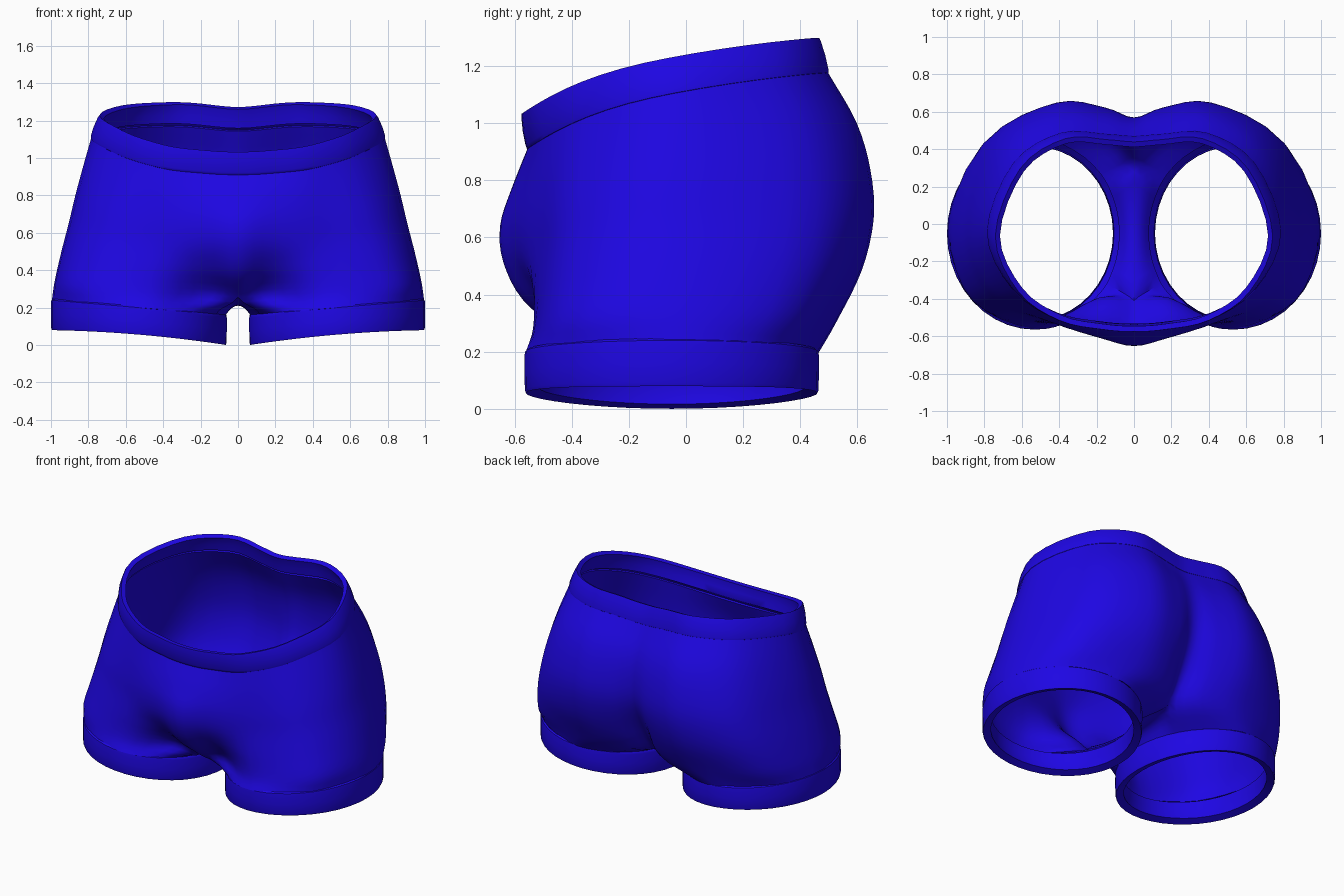
import bpy, bmesh
from math import sin, cos, radians, exp
from mathutils import Vector

cube = bpy.data.objects.get("Cube")
if cube:
    bpy.data.objects.remove(cube, do_unlink=True)

STEPS = 4      # subdivisions between control points
INNER = 12     # columns across the crotch gusset
BAND = 0.122   # waistband height
CUFF = 0.16    # cuff height

blue = bpy.data.materials.new("royal_blue")
blue.use_nodes = True
colour = (0.013, 0.002, 0.77, 1)
blue.diffuse_color = colour
blue.node_tree.nodes["Principled BSDF"].inputs["Base Color"].default_value = colour


def spline(points, before, after):
    """Smooth curve through points, with a guide point beyond each end."""
    p = [before] + points + [after]
    out = []
    for i in range(1, len(p) - 2):
        a, b, c, d = p[i - 1:i + 3]
        for s in range(STEPS):
            t = s / STEPS
            out.append(b + (c - a) * (t / 2) + (a * 2 - b * 5 + c * 4 - d) * (t * t / 2)
                       + (b * 3 - a - c * 3 + d) * (t ** 3 / 2))
    return out + [points[-1]]


def cuff_z(x):
    return (x - 0.06) * 0.085


def waist_z(x, y):
    dip = 0.025 * exp(-(x / 0.2) ** 2) if y > 0 else 0
    return 1.235 + 0.18 * y - 0.1 * y * y + 0.42 * min(y, 0) ** 3 - dip


def leg_point(deg, grow=0.0, up=CUFF):
    a = radians(deg)
    x = 0.53 + (0.465 + grow) * cos(a)
    return Vector((x, -0.05 + (0.51 + grow) * sin(a), cuff_z(x) + up))


def torso_row(h, front, groin, thigh, side, seat, cleft):
    """Half ring from front centre round the hip to back centre."""
    low = 1 - h
    pts = [Vector(p) for p in (
        (0, front, 0), (0.18, groin, 0), (0.42 + 0.06 * low, thigh, 0),
        (side * (0.83 + 0.05 * low), thigh * (0.69 + 0.1 * low), 0),
        (side, -0.04, 0),
        (side * (0.82 + 0.04 * low), seat * (0.67 + 0.06 * low), 0),
        (0.39 + 0.05 * low, seat, 0), (0.15, cleft * 0.32 + seat * 0.68, 0), (0, cleft, 0))]
    flip = Vector((-1, 1, 1))
    row = spline(pts, pts[1] * flip, pts[-2] * flip)
    for p in row:
        base = cuff_z(p.x) + CUFF
        p.z = base + (waist_z(p.x, max(p.y, -0.56)) - BAND - base) * h
    return row


def bridge(bm, rows, closed=False):
    """Quads between successive rows, listed from bottom to top."""
    for a, b in zip(rows, rows[1:]):
        n = len(a)
        for i in range(n if closed else n - 1):
            j = (i + 1) % n
            bm.faces.new((a[i], a[j], b[j], b[i]))


def finish(bm, name, thickness):
    mesh = bpy.data.meshes.new(name)
    bm.to_mesh(mesh)
    bm.free()
    obj = bpy.data.objects.new(name, mesh)
    bpy.context.collection.objects.link(obj)
    mesh.materials.append(blue)
    mirror = obj.modifiers.new("mirror", 'MIRROR')
    mirror.merge_threshold = 0.0005
    solid = obj.modifiers.new("cloth", 'SOLIDIFY')
    solid.thickness = thickness
    solid.offset = -1
    bpy.ops.object.select_all(action='DESELECT')
    obj.select_set(True)
    bpy.context.view_layer.objects.active = obj
    bpy.ops.object.convert(target='MESH')
    bpy.ops.object.shade_smooth_by_angle(angle=radians(40))


# Control rows of the body: leg opening first, then crotch level up to the waist
angles = [-148, -118, -88, -45, 0, 42, 88, 118, 148]
leg_row = spline([leg_point(a) for a in angles], leg_point(-178), leg_point(178))
waist = torso_row(1, -0.555, -0.543, -0.495, 0.785, 0.487, 0.47)
controls = [
    leg_row,
    torso_row(0.12, -0.42, -0.41, -0.535, 0.98, 0.525, 0.34),
    torso_row(0.3, -0.57, -0.515, -0.53, 0.945, 0.61, 0.46),
    torso_row(0.48, -0.64, -0.59, -0.525, 0.905, 0.648, 0.55),
    torso_row(0.65, -0.65, -0.61, -0.525, 0.87, 0.635, 0.57),
    torso_row(0.82, -0.61, -0.59, -0.515, 0.83, 0.585, 0.545),
    waist]
columns = [spline(list(c), c[0] * 2 - c[1], c[-1] * 2 - c[-2]) for c in zip(*controls)]
rows = [list(r) for r in zip(*columns)]
for r in rows[STEPS:]:
    for p in r:
        p.x = max(p.x, 0)
    r[0].x = r[-1].x = 0

# Body: torso shell, and leg tubes closed by a gusset under the crotch
bm = bmesh.new()
grid = [[bm.verts.new(p) for p in r] for r in rows]
bridge(bm, grid[STEPS:])
front, back = rows[STEPS][0], rows[STEPS][-1]
for k in range(1, INNER + 1):
    f = k / (INNER + 1)
    u = 1 - 2 * f
    end = back if u > 0 else front
    seam = Vector((0, back.y + (front.y - back.y) * f, 0.21 + (end.z - 0.21) * u * u))
    hem = leg_point(148 + 64 * f)
    for s in range(STEPS + 1):
        t = 1 - s / STEPS
        p = seam.lerp(hem, t)
        p.z = seam.z + (hem.z - seam.z) * t * t
        grid[s].append(bm.verts.new(p))
bridge(bm, grid[:STEPS + 1], closed=True)
finish(bm, "shorts_body", 0.018)

# Waistband: slightly raised, leaning inward at the sides and back
bm = bmesh.new()
band = []
for t, grow in ((-0.03, -0.006), (0.0, 0.003), (0.1, 0.008), (0.5, 0.011), (0.9, 0.005), (1, 0)):
    band.append([bm.verts.new((p.x * (1 - 0.055 * t + grow), p.y * (1 - 0.01 * t + grow) - 0.026 * t,
                               waist_z(p.x, p.y) + BAND * (t - 1))) for p in waist])
bridge(bm, band)
finish(bm, "waistband", 0.03)

# Leg cuffs, with the hem lifted a little at front and back
bm = bmesh.new()
cuffs = []
for up, grow in ((0, 0), (0.012, 0.004), (0.08, 0.005), (0.145, 0.005), (0.16, 0.003), (0.168, -0.006)):
    ring = [leg_point(a, grow, up) for a in range(0, 360, 9)]
    for p in ring:
        p.z += 0.06 * (p.y + 0.05) ** 2 * (1 - up / CUFF)
    cuffs.append([bm.verts.new(p) for p in ring])
bridge(bm, cuffs, closed=True)
finish(bm, "leg_cuffs", 0.05)
